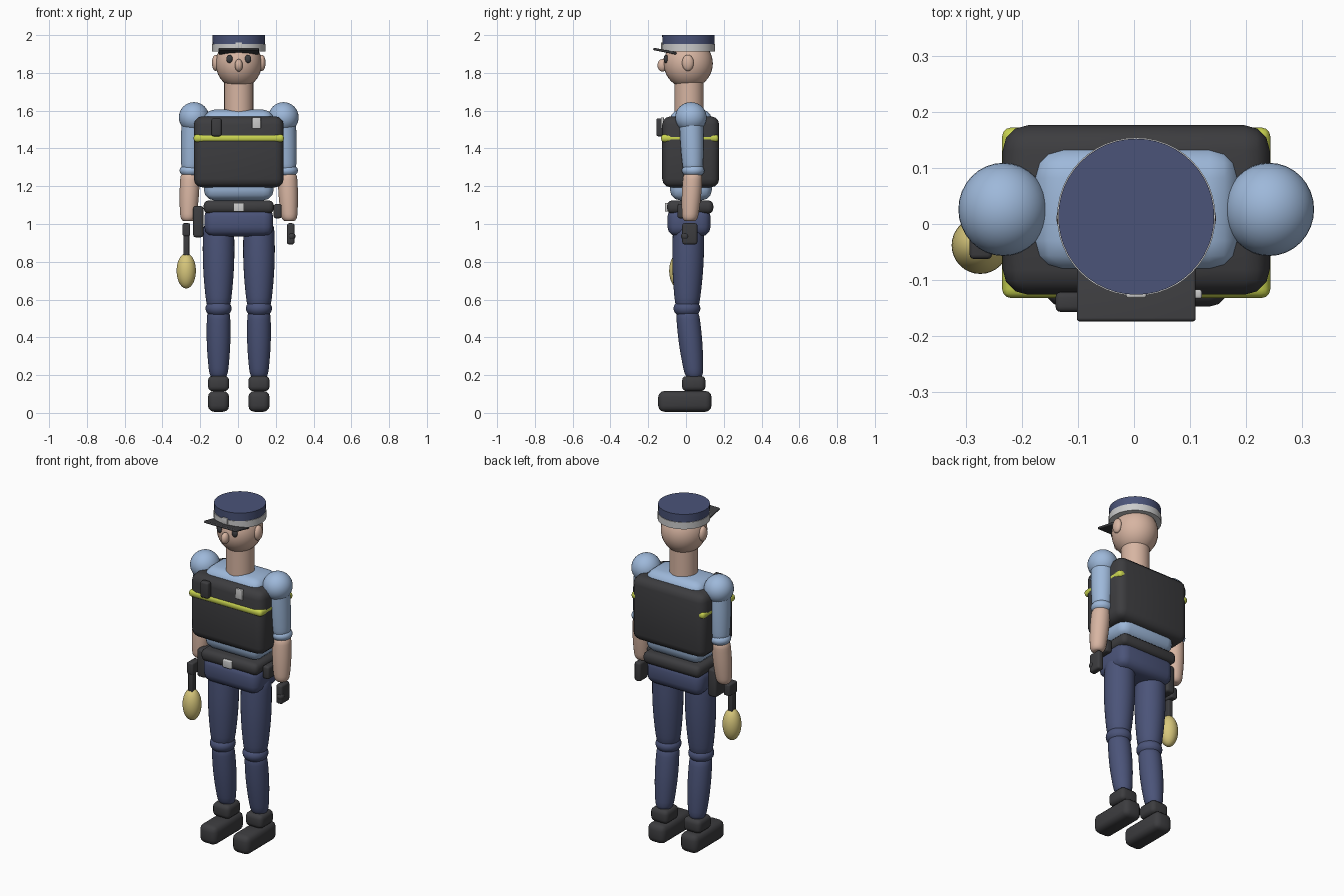
import bpy
import bmesh
import math
from mathutils import Matrix, Vector

if "Cube" in bpy.data.objects:
    bpy.data.objects.remove(bpy.data.objects["Cube"], do_unlink=True)

CX = 0.004  # line of symmetry of the body


def material(name, rgb):
    m = bpy.data.materials.new(name)
    m.use_nodes = True
    m.diffuse_color = (*rgb, 1)
    m.node_tree.nodes["Principled BSDF"].inputs["Base Color"].default_value = (*rgb, 1)
    return m


NAVY = material("navy cloth", (0.07, 0.088, 0.19))
SHIRT = material("light blue cloth", (0.34, 0.48, 0.70))
DARK = material("black gear", (0.046, 0.046, 0.05))
LIME = material("reflective lime", (0.58, 0.65, 0.08))
SKIN = material("skin", (0.68, 0.46, 0.36))
PALE = material("pale grey", (0.60, 0.60, 0.60))
SAND = material("sand yellow", (0.68, 0.57, 0.20))


def finish(bm, name, mat, angle=40):
    bmesh.ops.recalc_face_normals(bm, faces=bm.faces)
    me = bpy.data.meshes.new(name)
    bm.to_mesh(me)
    bm.free()
    me.materials.append(mat)
    ob = bpy.data.objects.new(name, me)
    bpy.context.collection.objects.link(ob)
    bpy.ops.object.select_all(action="DESELECT")
    ob.select_set(True)
    bpy.context.view_layer.objects.active = ob
    bpy.ops.object.shade_smooth_by_angle(angle=math.radians(angle))
    return ob


def box(name, mat, center, size, bevel=0.01, tilt=0.0):
    """Rounded box, given by its centre and full size."""
    bm = bmesh.new()
    bmesh.ops.create_cube(bm, size=1)
    bmesh.ops.scale(bm, vec=size, verts=bm.verts)
    bmesh.ops.bevel(bm, geom=bm.edges[:], offset=bevel, segments=3,
                    profile=0.5, affect="EDGES")
    place = Matrix.Translation(Vector(center)) @ Matrix.Rotation(tilt, 4, "X")
    bmesh.ops.transform(bm, matrix=place, verts=bm.verts)
    return finish(bm, name, mat)


def ball(name, mat, center, radii):
    """Ellipsoid, given by its centre and three radii."""
    bm = bmesh.new()
    bmesh.ops.create_uvsphere(bm, u_segments=32, v_segments=20, radius=1)
    place = Matrix.Translation(Vector(center)) @ Matrix.Diagonal((*radii, 1))
    bmesh.ops.transform(bm, matrix=place, verts=bm.verts)
    return finish(bm, name, mat, 60)


def tube(name, mat, rings, sides=32):
    """Stack of level circles (x, y, z, radius), capped at both ends."""
    bm = bmesh.new()
    loops = []
    for x, y, z, r in rings:
        loops.append([bm.verts.new((x + r * math.cos(a), y + r * math.sin(a), z))
                      for a in (2 * math.pi * i / sides for i in range(sides))])
    for low, high in zip(loops, loops[1:]):
        for i in range(sides):
            j = (i + 1) % sides
            bm.faces.new((low[i], low[j], high[j], high[i]))
    bm.faces.new(loops[0])
    bm.faces.new(loops[-1])
    return finish(bm, name, mat, 50)


def limb(name, mat, bottom, top, r_bottom, r_top, bulge):
    """Tapered limb with rounded ends and a slight swell in the middle."""
    lo, hi = Vector(bottom), Vector(top)
    rings = []
    steps = 16
    for i in range(steps + 1):
        t = (1 - math.cos(math.pi * i / steps)) / 2
        p = lo.lerp(hi, t)
        r = r_bottom + (r_top - r_bottom) * t + bulge * math.sin(math.pi * t)
        end = min(t, 1 - t) / 0.12
        if end < 1:
            r *= 0.55 + 0.45 * math.sqrt(1 - (1 - end) ** 2)
        rings.append((*p, r))
    return tube(name, mat, rings)


# Head and face
ball("head", SKIN, (CX, 0.012, 1.85), (0.122, 0.13, 0.132))
tube("neck", SKIN, [(CX, 0.016, 1.57, 0.077), (CX, 0.016, 1.75, 0.077)])
ball("nose", SKIN, (CX, -0.125, 1.84), (0.021, 0.026, 0.033))

# Cap
tube("cap_crown", NAVY, [(CX, 0.013, 1.92, 0.137), (CX, 0.013, 2.0, 0.139)], 48)
tube("cap_band", PALE, [(CX, 0.013, 1.913, 0.141), (CX, 0.013, 1.953, 0.141)], 48)
box("cap_peak", DARK, (CX, -0.112, 1.915), (0.212, 0.125, 0.013), 0.005, -0.2)
box("cap_badge", PALE, (CX, -0.126, 1.942), (0.036, 0.012, 0.04), 0.004)

# Torso, vest and vest fittings
box("shirt_torso", SHIRT, (CX, 0.026, 1.365), (0.37, 0.222, 0.48), 0.055)
box("vest", DARK, (CX, 0.025, 1.382), (0.476, 0.302, 0.376), 0.045)
box("vest_stripe", LIME, (CX, 0.02, 1.454), (0.478, 0.304, 0.04), 0.016)
box("vest_radio", DARK, (-0.114, -0.139, 1.512), (0.052, 0.036, 0.095), 0.01)
box("vest_tag", PALE, (0.098, -0.125, 1.535), (0.046, 0.016, 0.06), 0.004)

# Hips and belt
box("hips", NAVY, (CX, 0.016, 1.012), (0.365, 0.228, 0.155), 0.05)
box("belt", DARK, (CX, 0.022, 1.09), (0.372, 0.245, 0.07), 0.028)
box("belt_buckle", PALE, (CX, -0.1, 1.088), (0.058, 0.024, 0.046), 0.005)
box("holster", DARK, (-0.21, 0.005, 1.012), (0.055, 0.11, 0.165), 0.014)
box("belt_pouch", DARK, (0.21, 0.0, 1.068), (0.042, 0.09, 0.076), 0.012)

for side, s in (("right", -1), ("left", 1)):
    # Facial features in pairs
    ball(side + "_eye", DARK, (CX + s * 0.049, -0.106, 1.874), (0.017, 0.012, 0.022))
    ball(side + "_ear", SKIN, (CX + s * 0.122, 0.01, 1.853), (0.02, 0.031, 0.043))

    # Arms
    ball(side + "_shoulder", SHIRT, (CX + s * 0.237, 0.026, 1.565), (0.08, 0.083, 0.08))
    limb(side + "_upper_arm", SHIRT, (CX + s * 0.252, 0.037, 1.27),
         (CX + s * 0.237, 0.026, 1.6), 0.051, 0.062, 0.005)
    ball(side + "_cuff", SHIRT, (CX + s * 0.254, 0.038, 1.283), (0.059, 0.059, 0.038))
    limb(side + "_forearm", SKIN, (CX + s * 0.268, 0.02, 1.015),
         (CX + s * 0.257, 0.037, 1.275), 0.04, 0.05, 0.006)

    # Legs
    x = CX + s * 0.107
    limb(side + "_thigh", NAVY, (x, 0.006, 0.54), (x, 0.014, 1.02), 0.06, 0.08, 0.012)
    ball(side + "_knee", NAVY, (x, 0.005, 0.553), (0.069, 0.071, 0.05))
    limb(side + "_shin", NAVY, (x, 0.044, 0.18), (x, 0.006, 0.55), 0.046, 0.06, 0.009)
    box(side + "_ankle", DARK, (x, 0.041, 0.155), (0.112, 0.124, 0.08), 0.024)
    box(side + "_shoe", DARK, (x, -0.006, 0.061), (0.112, 0.282, 0.11), 0.032)

# Item at the right hand
box("lamp_grip", DARK, (-0.273, -0.025, 0.97), (0.04, 0.075, 0.068), 0.008)
box("lamp_stem", DARK, (-0.273, -0.038, 0.90), (0.03, 0.04, 0.15), 0.006)
ball("lamp_bulb", SAND, (-0.274, -0.038, 0.752), (0.051, 0.051, 0.093))

# Item at the left hand
box("hand_device", DARK, (0.279, 0.02, 0.948), (0.04, 0.08, 0.112), 0.012)
ball("device_knob", DARK, (0.283, -0.004, 0.935), (0.021, 0.022, 0.022))
